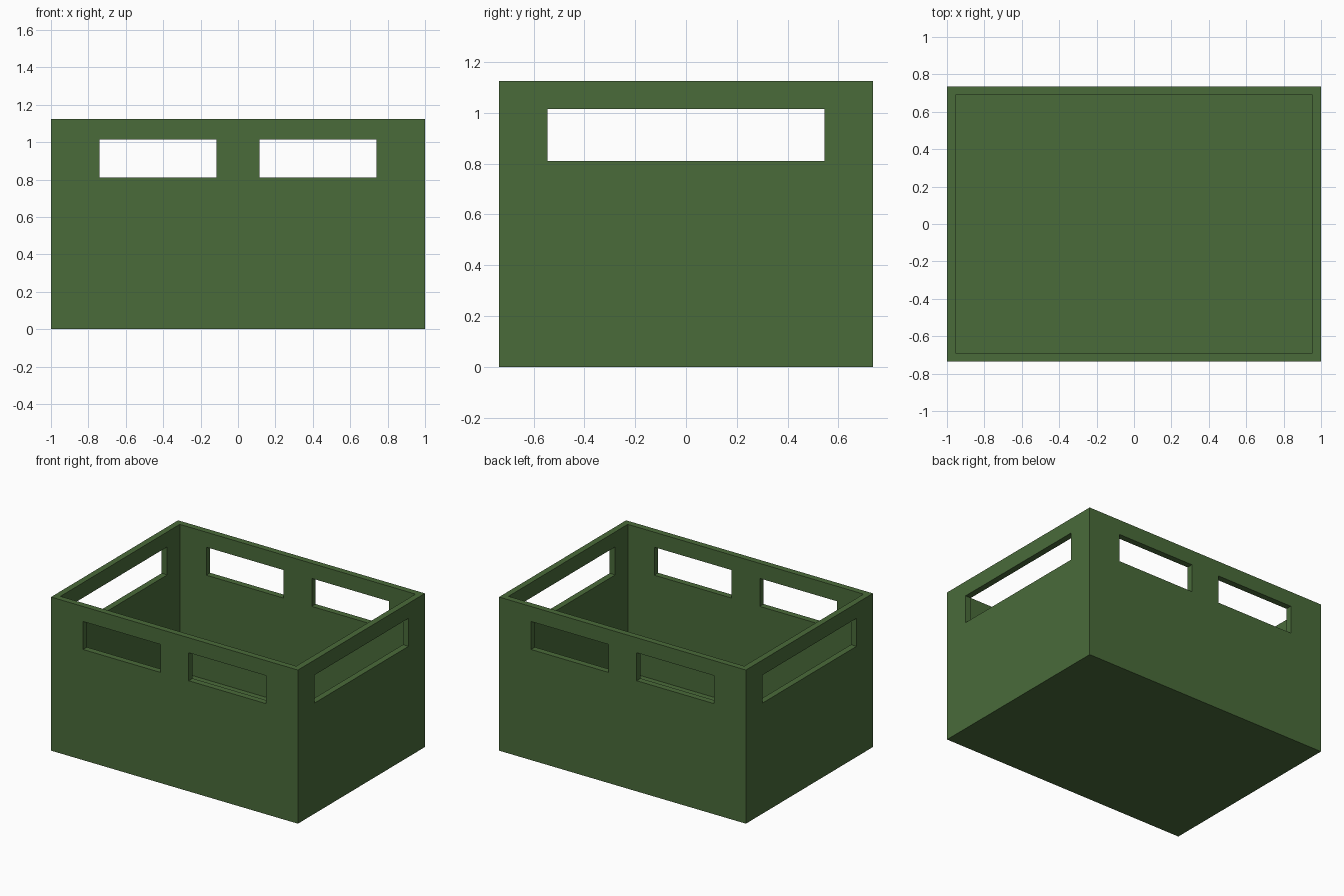
import bpy

if "Cube" in bpy.data.objects:
    bpy.data.objects.remove(bpy.data.objects["Cube"], do_unlink=True)

# Overall sizes
HALF_X, HALF_Y, HEIGHT, WALL = 1.0, 0.735, 1.125, 0.045
SLOT_LOW, SLOT_HIGH = 0.81, 1.015

green = bpy.data.materials.new("crate green")
green.use_nodes = True
colour = (0.068, 0.147, 0.042, 1)
green.diffuse_color = colour
green.node_tree.nodes["Principled BSDF"].inputs["Base Color"].default_value = colour


def box(name, low, high):
    """Axis-aligned box between two corners."""
    centre = [(a + b) / 2 for a, b in zip(low, high)]
    bpy.ops.mesh.primitive_cube_add(size=1, location=centre)
    obj = bpy.context.object
    obj.name = name
    obj.scale = [b - a for a, b in zip(low, high)]
    bpy.ops.object.transform_apply(location=True, rotation=False, scale=True)
    obj.data.materials.append(green)
    return obj


# Solid body
crate = box("crate", (-HALF_X, -HALF_Y, 0), (HALF_X, HALF_Y, HEIGHT))

# Open interior, paired long-side slots, and one slot on each short side
cutters = [
    box("interior_cutter", (WALL - HALF_X, WALL - HALF_Y, WALL),
        (HALF_X - WALL, HALF_Y - WALL, HEIGHT + 1)),
    box("right_slot_cutter", (-0.74, -2, SLOT_LOW), (-0.115, 2, SLOT_HIGH)),
    box("left_slot_cutter", (0.115, -2, SLOT_LOW), (0.74, 2, SLOT_HIGH)),
    box("side_slot_cutter", (-2, -0.545, SLOT_LOW), (2, 0.545, SLOT_HIGH)),
]
bpy.context.view_layer.objects.active = crate
for cutter in cutters:
    cutter.hide_render = True
    cut = crate.modifiers.new(cutter.name, "BOOLEAN")
    cut.operation = "DIFFERENCE"
    cut.solver = "EXACT"
    cut.object = cutter
    bpy.ops.object.modifier_apply(modifier=cut.name)
    bpy.data.objects.remove(cutter, do_unlink=True)
